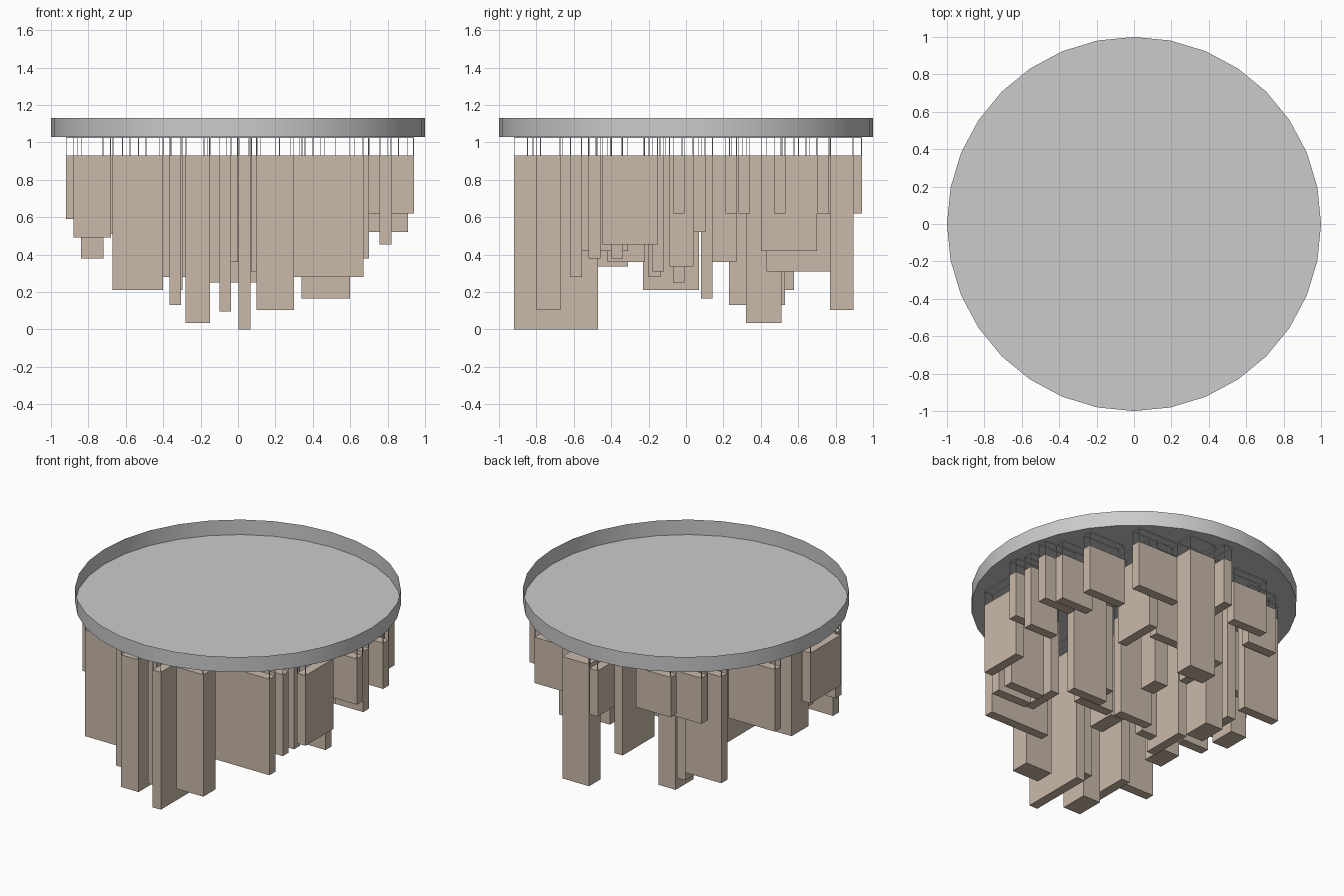
import bpy, bmesh, math

if "Cube" in bpy.data.objects:
    bpy.data.objects.remove(bpy.data.objects["Cube"])

PANEL_TOP, PLATE_Z, RIM_Z = 0.93, 1.028, 1.13
THIN = 0.063     # thickness of the slats
R = 0.002        # half thickness of a wire

wood = bpy.data.materials.new("taupe")
wood.diffuse_color = (0.59, 0.49, 0.40, 1)
wood.use_nodes = True
wood.node_tree.nodes["Principled BSDF"].inputs["Base Color"].default_value = wood.diffuse_color


def finish(name, bm, mat=None):
    me = bpy.data.meshes.new(name)
    bm.to_mesh(me)
    bm.free()
    ob = bpy.data.objects.new(name, me)
    bpy.context.collection.objects.link(ob)
    if mat:
        me.materials.append(mat)
    return ob


def add_box(bm, x0, x1, y0, y1, z0, z1):
    for v in bmesh.ops.create_cube(bm, size=1)["verts"]:
        v.co.x = x1 if v.co.x > 0 else x0
        v.co.y = y1 if v.co.y > 0 else y0
        v.co.z = z1 if v.co.z > 0 else z0


wires = bmesh.new()


def hang(name, x0, y0, dx, dy, z):
    """One hanging block with corner wires and a wire frame at the plate."""
    bm = bmesh.new()
    x1, y1 = x0 + dx, y0 + dy
    add_box(bm, x0, x1, y0, y1, z, PANEL_TOP)
    finish(name, bm, wood)
    top, under = PLATE_Z, PLATE_Z - 2 * R
    for x in (x0 + R, x1 - R):
        add_box(wires, x - R, x + R, y0, y1, under, top)
        for y in (y0 + R, y1 - R):
            add_box(wires, x - R, x + R, y - R, y + R, PANEL_TOP, under)
    for y in (y0 + R, y1 - R):
        add_box(wires, x0, x1, y - R, y + R, under, top)


# Ceiling plate: an open, shallow dish
bm = bmesh.new()
rim = [(math.cos(i * math.tau / 32), math.sin(i * math.tau / 32)) for i in range(32)]
low = [bm.verts.new((x, y, PLATE_Z)) for x, y in rim]
high = [bm.verts.new((x, y, RIM_Z)) for x, y in rim]
bm.faces.new(low[::-1])
for i in range(32):
    j = (i + 1) % 32
    bm.faces.new((low[i], low[j], high[j], high[i])).smooth = True
finish("ceiling_plate", bm)

# Slats running left to right: x, y, length, bottom z
cross_slats = [
    (-.67, -.68, .27, .21), (-.67, .515, .27, .21),
    (.22, -.62, .45, .28), (-.40, -.20, .22, .28),
    (.44, -.52, .26, .38), (.44, -.40, .26, .38),
    (.34, .08, .26, .165), (.70, .04, .21, .52),
    (.70, -.07, .24, .62), (.70, .21, .24, .62),
    (.62, .28, .24, .62), (.52, .47, .28, .62),
    (.28, .70, .32, .62), (-.42, .70, .26, .66),
    (-.58, .60, .22, .62), (-.88, .24, .35, .51),
    (-.88, -.405, .20, .49), (.07, -.18, .26, .31),
    (.12, .58, .24, .42), (-.15, -.07, .25, .25),
]
for n, (x, y, length, z) in enumerate(cross_slats, 1):
    hang(f"cross_slat_{n}", x, y, length, THIN, z)

# Slats running front to back: x, y, length, bottom z
long_slats = [
    (.003, -.92, .45, 0), (.003, .64, .30, .62),
    (-.10, -.82, .30, .095), (-.065, .43, .34, .31),
    (-.367, -.78, .30, .13), (-.367, .23, .30, .13),
    (.757, -.45, .30, .455), (-.92, -.34, .32, .59),
    (-.36, -.23, .30, .21), (.34, -.56, .25, .42),
    (.40, .40, .30, .42),
]
for n, (x, y, length, z) in enumerate(long_slats, 1):
    hang(f"long_slat_{n}", x, y, THIN, length, z)

# Thick blocks: x, y, width, depth, bottom z
blocks = [
    (.10, -.80, .20, .13, .105), (.10, .77, .20, .125, .105),
    (-.28, -.85, .13, .19, .035), (-.28, .32, .13, .19, .035),
    (-.84, -.11, .12, .18, .38), (-.62, -.48, .13, .17, .335),
    (.20, -.09, .13, .13, .335), (-.10, -.42, .10, .20, .36),
    (-.04, .14, .10, .13, .36),
]
for n, (x, y, dx, dy, z) in enumerate(blocks, 1):
    hang(f"thick_block_{n}", x, y, dx, dy, z)

finish("suspension_wires", wires)
